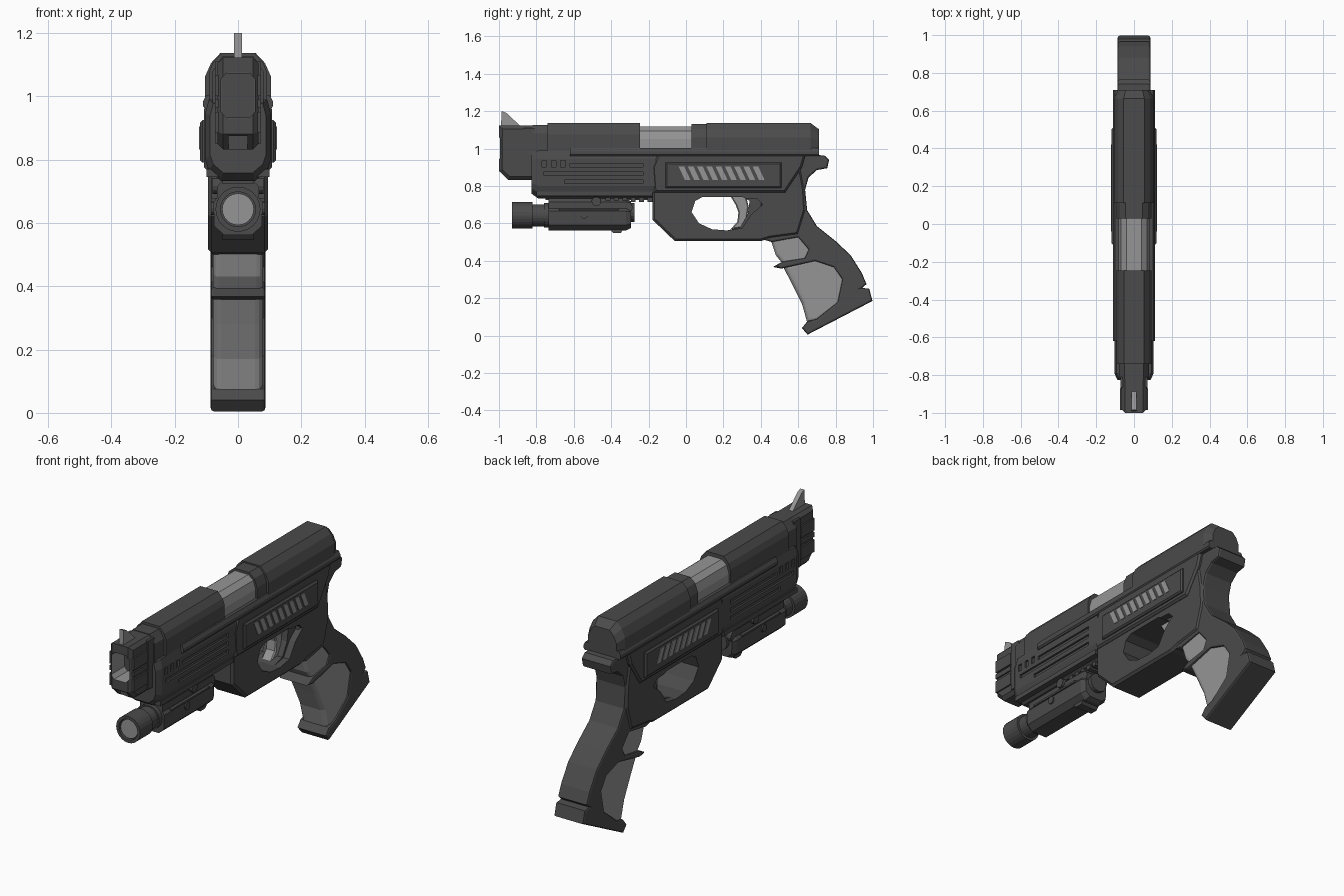
import bpy, bmesh, math
from mathutils import Matrix, Vector


def material(name, v):
    m = bpy.data.materials.new(name)
    m.diffuse_color = (v, v, v, 1)
    return m


DARK = material("dark gunmetal", 0.07)
LIGHT = material("light grey", 0.30)


def finish(name, bm, mat):
    bmesh.ops.recalc_face_normals(bm, faces=bm.faces[:])
    me = bpy.data.meshes.new(name)
    bm.to_mesh(me)
    bm.free()
    me.materials.append(mat)
    ob = bpy.data.objects.new(name, me)
    bpy.context.collection.objects.link(ob)
    return ob


def prism(bm, a, b):
    """Skin two matching outlines and cap both ends."""
    va, vb = [bm.verts.new(p) for p in a], [bm.verts.new(p) for p in b]
    bm.faces.new(va)
    bm.faces.new(vb[::-1])
    n = len(va)
    for i in range(n):
        j = (i + 1) % n
        bm.faces.new((va[j], va[i], vb[i], vb[j]))


def side(name, pts, x, mat=DARK, bevel=0, seg=1):
    """Side profile (y, z) extruded to +-x with bevelled rims."""
    bm = bmesh.new()
    prism(bm, [(-x, *p) for p in pts], [(x, *p) for p in pts])
    bmesh.ops.recalc_face_normals(bm, faces=bm.faces[:])
    if bevel:
        rim = [e for e in bm.edges if abs(e.verts[0].co.x - e.verts[1].co.x) < 1e-5]
        bmesh.ops.bevel(bm, geom=rim, offset=bevel, segments=seg, profile=0.5,
                        affect='EDGES', clamp_overlap=True)
    return finish(name, bm, mat)


def along(name, half, stations, mat=DARK):
    """Half section (x, z) mirrored and lofted along y; stations = (y, scale, pivot z)."""
    sec = half + [(-x, z) for x, z in reversed(half)]
    bm = bmesh.new()
    rings = [[bm.verts.new((x * s, y, c + (z - c) * s)) for x, z in sec] for y, s, c in stations]
    n = len(sec)
    bm.faces.new(rings[0])
    bm.faces.new(rings[-1][::-1])
    for r, q in zip(rings, rings[1:]):
        for i in range(n):
            j = (i + 1) % n
            bm.faces.new((r[j], r[i], q[i], q[j]))
    return finish(name, bm, mat)


def boxes(name, items, mat=DARK):
    """Many boxes in one mesh: (x0, x1, y0, y1, z0, z1)."""
    bm = bmesh.new()
    for x0, x1, y0, y1, z0, z1 in items:
        o = [(y0, z0), (y1, z0), (y1, z1), (y0, z1)]
        prism(bm, [(x0, *p) for p in o], [(x1, *p) for p in o])
    return finish(name, bm, mat)


def both(x0, x1, *r):
    return [(x0, x1, *r), (-x1, -x0, *r)]


def cyl(name, axis, loc, r, depth, n=20, mat=DARK):
    bm = bmesh.new()
    bmesh.ops.create_cone(bm, cap_ends=True, segments=n, radius1=r, radius2=r, depth=depth)
    rot = Matrix.Rotation(math.pi / 2, 4, 'X' if axis == 'y' else 'Y')
    bmesh.ops.transform(bm, matrix=Matrix.Translation(Vector(loc)) @ rot, verts=bm.verts[:])
    return finish(name, bm, mat)


def cut(ob, cutter):
    m = ob.modifiers.new("cut", 'BOOLEAN')
    m.operation, m.solver, m.object = 'DIFFERENCE', 'EXACT', cutter
    m.material_mode = 'TRANSFER'
    cutter.hide_render = True
    cutter.hide_set(True)


# Slide, in two blocks with the barrel showing between them
top = [(0.092, 0.985), (0.092, 1.075), (0.08, 1.105), (0.052, 1.137)]
along("slide_front", top, [(-0.74, 1, 1), (-0.245, 1, 1)])
rear = [(0.105, 0.97), (0.105, 1.06), (0.085, 1.105), (0.055, 1.137)]
along("slide_rear", rear, [(0.11, 1, 1), (0.665, 1, 0.97), (0.71, 0.8, 0.97)])
along("slide_ledge", [(0.104, 0.96), (0.11, 0.968), (0.11, 0.985), (0.1, 1.003)],
      [(-0.62, 1, 0.98), (0.71, 1, 0.98)])
along("barrel", [(0.083, 0.99), (0.083, 1.05), (0.07, 1.095), (0.04, 1.118)],
      [(-0.26, 1, 1), (0.05, 1, 1)], LIGHT)
along("barrel_collar", [(0.092, 0.99), (0.092, 1.06), (0.075, 1.105), (0.045, 1.13)],
      [(0.03, 1, 1), (0.12, 1, 1)])

# Front housing with cut slots on both sides
house = along("front_housing", [(0.055, 0.733), (0.092, 0.765), (0.104, 0.8), (0.104, 0.945), (0.092, 0.99)],
              [(-0.825, 0.85, 0.9), (-0.79, 1, 0.9), (-0.16, 1, 0.9)])
slots = []
for y0, z in ((-0.62, 0.911), (-0.76, 0.867), (-0.65, 0.823)):
    slots += both(0.094, 0.13, y0, -0.23, z - 0.01, z + 0.01)
for i in range(3):
    slots += both(0.094, 0.13, -0.77 + 0.05 * i, -0.745 + 0.05 * i, 0.9, 0.937)
cut(house, boxes("slot_cutter", slots))
side("housing_strip", [(-0.8, 0.745), (-0.18, 0.745), (-0.18, 0.77), (-0.8, 0.77)], 0.1)

# Muzzle neck and muzzle with an open bore
along("muzzle_neck", [(0.05, 0.78), (0.08, 0.82), (0.08, 1.08), (0.05, 1.125)],
      [(-0.82, 1, 0.95), (-0.73, 1, 0.95)])
muzzle = side("muzzle", [(-1, 0.88), (-0.95, 0.832), (-0.81, 0.832), (-0.81, 1.122), (-1, 1.122)],
              0.065, bevel=0.018)
along_bore = along("bore_cutter", [(0.035, 0.93), (0.053, 0.95), (0.053, 1.055), (0.035, 1.075)],
                   [(-1.05, 1, 1), (-0.87, 1, 1)], LIGHT)
cut(muzzle, along_bore)
cut(muzzle, boxes("muzzle_notch_cutter", [(-0.03, 0.03, -1.05, -0.95, 0.80, 0.875)]))
boxes("bore_back", [(-0.052, 0.052, -0.885, -0.868, 0.932, 1.073)])
ribs = []
for z0, z1 in ((0.885, 0.95), (0.965, 0.99), (1.0, 1.065)):
    ribs += both(0.06, 0.073, -0.985, -0.87, z0, z1)
boxes("muzzle_ribs", ribs)
boxes("muzzle_collar", [(-0.072, 0.072, -0.865, -0.81, 0.85, 1.11)])
side("front_sight", [(-0.99, 1.11), (-0.985, 1.2), (-0.96, 1.19), (-0.885, 1.12), (-0.885, 1.11)], 0.012, LIGHT)

# Frame and trigger guard
frame = side("frame", [(-0.18, 0.97), (0.6, 0.97), (0.635, 0.78), (0.64, 0.67), (0.6, 0.54), (0.45, 0.52),
                       (0.4, 0.505), (-0.06, 0.505), (-0.18, 0.62)], 0.095, bevel=0.012)
guard = [(0.03, 0.66), (0.05, 0.72), (0.09, 0.742), (0.30, 0.742), (0.34, 0.72), (0.33, 0.65),
         (0.29, 0.58), (0.22, 0.562), (0.14, 0.568), (0.07, 0.6)]
cut(frame, side("guard_cutter", guard, 0.2))
wide = [(0.03, 0.66), (0.05, 0.72), (0.09, 0.742), (0.38, 0.73), (0.41, 0.7), (0.35, 0.65), (0.30, 0.575),
        (0.22, 0.562), (0.14, 0.568), (0.07, 0.6)]
for s in (-1, 1):
    c = side("guard_recess_cutter", wide, 0.05)
    c.location.x = s * 0.11
    cut(frame, c)
side("trigger", [(0.235, 0.75), (0.32, 0.75), (0.335, 0.69), (0.325, 0.62), (0.30, 0.575), (0.24, 0.57),
                 (0.275, 0.61), (0.28, 0.66), (0.265, 0.7)], 0.03, LIGHT, 0.006)
side("frame_upper", [(-0.17, 0.765), (0.53, 0.765), (0.62, 0.9), (0.64, 0.97), (-0.15, 0.97), (-0.18, 0.9)],
     0.107, bevel=0.01)

# Raised side panels with slanted stripes
side("side_panel", [(-0.11, 0.79), (0.51, 0.79), (0.51, 0.925), (-0.11, 0.925)], 0.12, bevel=0.008)
bm = bmesh.new()
for i in range(9):
    y = -0.04 + i * 0.0495
    o = [(y, 0.905), (y + 0.03, 0.905), (y + 0.064, 0.832), (y + 0.034, 0.832)]
    for x in (-0.123, 0.118):
        prism(bm, [(x, *p) for p in o], [(x + 0.005, *p) for p in o])
finish("panel_stripes", bm, LIGHT)

# Grip: dark back with a finger ridge, lighter inserts in front
side("grip", [(0.4, 0.965), (0.66, 0.967), (0.74, 0.963), (0.765, 0.94), (0.755, 0.895), (0.70, 0.885),
              (0.655, 0.845), (0.637, 0.78), (0.648, 0.67), (0.70, 0.585), (0.80, 0.505), (0.88, 0.43),
              (0.94, 0.335), (0.965, 0.275), (0.942, 0.255), (0.98, 0.25), (0.997, 0.185), (0.65, 0.005),
              (0.62, 0.04), (0.648, 0.075), (0.70, 0.09), (0.81, 0.18), (0.835, 0.30), (0.79, 0.365),
              (0.69, 0.398), (0.51, 0.358), (0.465, 0.367), (0.515, 0.395), (0.635, 0.415),
              (0.655, 0.46), (0.6, 0.525), (0.46, 0.5), (0.405, 0.515), (0.4, 0.6)], 0.087, bevel=0.013, seg=2)
side("grip_insert_lower", [(0.515, 0.375), (0.69, 0.42), (0.82, 0.38), (0.86, 0.3), (0.83, 0.16), (0.7, 0.07),
                           (0.648, 0.07), (0.62, 0.17), (0.565, 0.28)], 0.079, LIGHT, 0.025, 3)
side("grip_insert_upper", [(0.45, 0.52), (0.61, 0.55), (0.68, 0.46), (0.64, 0.395), (0.52, 0.38),
                           (0.48, 0.43)], 0.079, LIGHT, 0.02, 3)

# Accessory rail under the housing
boxes("rail", [(-0.05, 0.05, -0.75, -0.17, 0.725, 0.75)] +
      [(-0.06, 0.06, -0.43 + i * 0.045, -0.405 + i * 0.045, 0.715, 0.745) for i in range(6)])

# Torch: head, lens, neck, body and screws
Z = 0.643
head = cyl("torch_head", 'y', (0, -0.875, Z), 0.071, 0.11, 24)
cut(head, cyl("head_cutter", 'y', (0, -0.93, Z), 0.055, 0.04, 24))
cyl("torch_lens", 'y', (0, -0.912, Z), 0.05, 0.02, 24, LIGHT)
cyl("torch_neck", 'y', (0, -0.78, Z), 0.059, 0.11, 24)
cyl("torch_collar", 'y', (0, -0.745, Z), 0.066, 0.03, 24)
along("torch_body", [(0.045, 0.562), (0.075, 0.59), (0.078, 0.665), (0.066, 0.68), (0.066, 0.715), (0.05, 0.732)],
      [(-0.735, 1, Z), (-0.32, 1, Z), (-0.295, 0.85, Z)])
side("torch_rear_clamp", [(-0.41, 0.57), (-0.39, 0.548), (-0.35, 0.548), (-0.33, 0.57), (-0.33, 0.6), (-0.41, 0.6)], 0.05)
cyl("torch_end_cap", 'y', (0, -0.29, Z + 0.015), 0.05, 0.03, 16)
cyl("torch_screw", 'x', (0, -0.545, 0.645), 0.02, 0.17, 12)
cyl("clamp_screw", 'x', (0, -0.48, 0.717), 0.025, 0.16, 12)
cyl("rear_screw", 'x', (0, -0.315, 0.685), 0.03, 0.13, 12)
boxes("torch_side_rail", both(0.06, 0.083, -0.68, -0.36, 0.668, 0.678))
